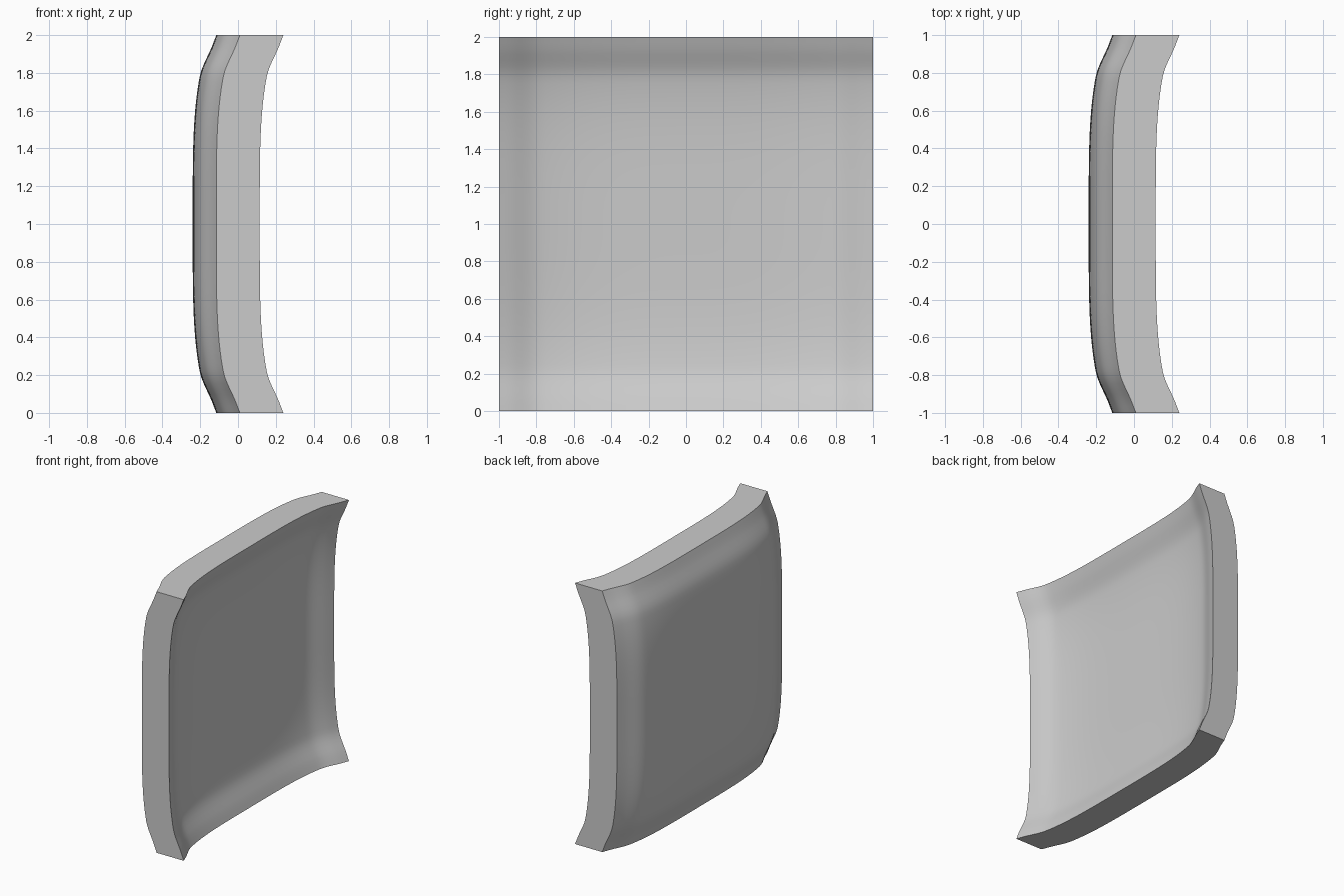
import bpy, bmesh, math

cube = bpy.data.objects.get("Cube")
if cube:
    bpy.data.objects.remove(cube, do_unlink=True)

SEGMENTS = 64
THICKNESS = 0.23
CORNER_X = 0.01


def edge_rise(t):
    """Height of the flared rim profile, from the middle (0) to an edge (1)."""
    t = abs(t)
    s = min(max((t - 0.78) / 0.18, 0), 1)
    return 0.1 * t ** 4 + 0.025 * s * s * (3 - 2 * s)


# Plain grey material
grey = bpy.data.materials.new("plain grey")
grey.use_nodes = True
colour = (0.6, 0.6, 0.6, 1)
grey.diffuse_color = colour
grey.node_tree.nodes["Principled BSDF"].inputs["Base Color"].default_value = colour

# Outer skin: a square sheet dished along both directions
bm = bmesh.new()
bmesh.ops.create_grid(bm, x_segments=SEGMENTS, y_segments=SEGMENTS, size=1)
drop = 2 * edge_rise(1)
for v in bm.verts:
    y, z = v.co.x, v.co.y
    v.co = (CORNER_X - drop + edge_rise(y) + edge_rise(z), y, z + 1)

# Inner skin and the four side walls
result = bmesh.ops.extrude_face_region(bm, geom=bm.faces[:], use_keep_orig=True)
inner = [g for g in result["geom"] if isinstance(g, bmesh.types.BMVert)]
bmesh.ops.translate(bm, verts=inner, vec=(THICKNESS, 0, 0))
bmesh.ops.recalc_face_normals(bm, faces=bm.faces[:])

mesh = bpy.data.meshes.new("dished_panel")
bm.to_mesh(mesh)
bm.free()
mesh.materials.append(grey)
panel = bpy.data.objects.new("dished_panel", mesh)
bpy.context.collection.objects.link(panel)

# Smooth skins with crisp rims
bpy.context.view_layer.objects.active = panel
panel.select_set(True)
bpy.ops.object.shade_smooth_by_angle(angle=math.radians(40))
